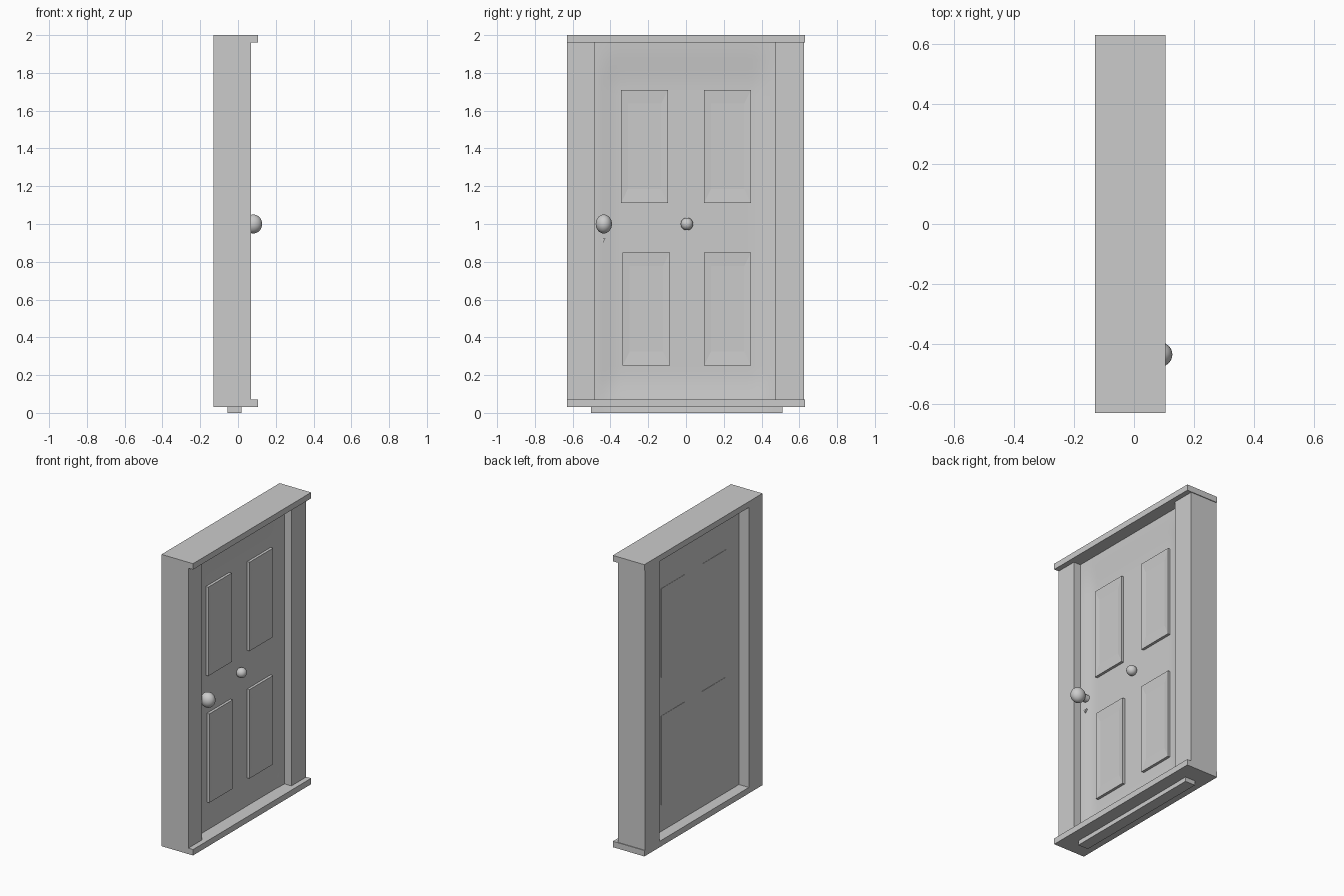
import bpy, bmesh, math
from mathutils import Matrix

if "Cube" in bpy.data.objects:
    bpy.data.objects.remove(bpy.data.objects["Cube"])


def finish(name, bm, smooth=False):
    bmesh.ops.recalc_face_normals(bm, faces=bm.faces)
    me = bpy.data.meshes.new(name)
    bm.to_mesh(me)
    bm.free()
    ob = bpy.data.objects.new(name, me)
    bpy.context.collection.objects.link(ob)
    if smooth:
        bpy.ops.object.select_all(action='DESELECT')
        ob.select_set(True)
        bpy.context.view_layer.objects.active = ob
        bpy.ops.object.shade_smooth_by_angle(angle=math.radians(35))
    return ob


def box_bm(x0, x1, y0, y1, z0, z1):
    bm = bmesh.new()
    bmesh.ops.create_cube(bm, size=1)
    for v in bm.verts:
        v.co = (x1 if v.co.x > 0 else x0,
                y1 if v.co.y > 0 else y0,
                z1 if v.co.z > 0 else z0)
    return bm


def box(name, *b):
    return finish(name, box_bm(*b))


def ball(name, loc, radii):
    bm = bmesh.new()
    bmesh.ops.create_uvsphere(bm, u_segments=24, v_segments=16, radius=1,
                              matrix=Matrix.Translation(loc) @ Matrix.Diagonal((*radii, 1)))
    return finish(name, bm, True)


def rod(name, x0, x1, y, z, r, seg=20, spin=0.0, smooth=True):
    bm = bmesh.new()
    m = (Matrix.Translation(((x0 + x1) / 2, y, z)) @ Matrix.Rotation(spin, 4, 'X')
         @ Matrix.Rotation(math.pi / 2, 4, 'Y'))
    bmesh.ops.create_cone(bm, cap_ends=True, segments=seg, radius1=r, radius2=r,
                          depth=x1 - x0, matrix=m)
    return finish(name, bm, smooth)


# Frame: two jambs, with header and sill lips overhanging the front
box("jamb_left", -0.13, 0.07, -0.63, -0.485, 0.05, 1.98)
box("jamb_right", -0.13, 0.07, 0.47, 0.625, 0.05, 1.98)
box("header", -0.13, 0.105, -0.63, 0.63, 1.96, 2.0)
box("sill", -0.13, 0.105, -0.63, 0.63, 0.03, 0.07)


# Door leaf: front face softly dished behind the panels, flat back
def ramp(t, a, b):
    t = min(max((t - a) / (b - a), 0), 1)
    return t * t * (3 - 2 * t)


bm = bmesh.new()
bmesh.ops.create_grid(bm, x_segments=32, y_segments=40, size=1)
for v in bm.verts:
    y, z = v.co.x * 0.507 + 0.003, (v.co.y + 1) / 2 * 1.97
    dip = ramp(0.49 - abs(y), 0, 0.13) * ramp(z, 0, 0.2) * ramp(1.97 - z, 0, 0.25)
    v.co = (0.019 - 0.017 * dip, y, z)
ext = bmesh.ops.extrude_face_region(bm, geom=bm.faces[:])
for v in ext["geom"]:
    if isinstance(v, bmesh.types.BMVert):
        v.co.x = -0.056
finish("door_leaf", bm, True)


# Four raised panels, each with an inner field on the front
def panel(name, y0, y1, z0, z1):
    bm = box_bm(-0.058, 0.02, y0, y1, z0, z1)
    front = max(bm.faces, key=lambda f: f.calc_center_median().x)
    bmesh.ops.inset_region(bm, faces=[front], thickness=0.02)
    for v in front.verts:
        y = y0 + 0.037 if v.co.y < (y0 + y1) / 2 else y1 - 0.037
        z = z0 + 0.075 if v.co.z < (z0 + z1) / 2 else z1 - 0.073
        v.co = (0.016, y, z)
    return finish(name, bm)


for level, z0, z1, left in (("upper", 1.11, 1.71, -0.345), ("lower", 0.25, 0.85, -0.335)):
    for side, y0 in (("left", left), ("right", 0.095)):
        panel(f"panel_{level}_{side}", y0, y0 + 0.25, z0, z1)

# Door knob on its stem, centre stud and keyhole
ball("door_knob", (0.08, -0.435, 1.0), (0.048, 0.043, 0.05))
rod("knob_stem", 0.0, 0.08, -0.435, 1.0, 0.024)
ball("centre_stud", (0.023, 0.005, 1.0), (0.033, 0.033, 0.033))
tri = rod("keyhole", 0.0, 0.021, -0.44, 0.916, 0.016, seg=3, smooth=False)
# turn the triangle so that one corner points down
low = min((v.co for v in tri.data.vertices), key=lambda c: c.z)
ang = math.atan2(low.z - 0.916, low.y + 0.44)
pivot = Matrix.Translation((0, -0.44, 0.916))
tri.data.transform(pivot @ Matrix.Rotation(-math.pi / 2 - ang, 4, 'X') @ pivot.inverted())
